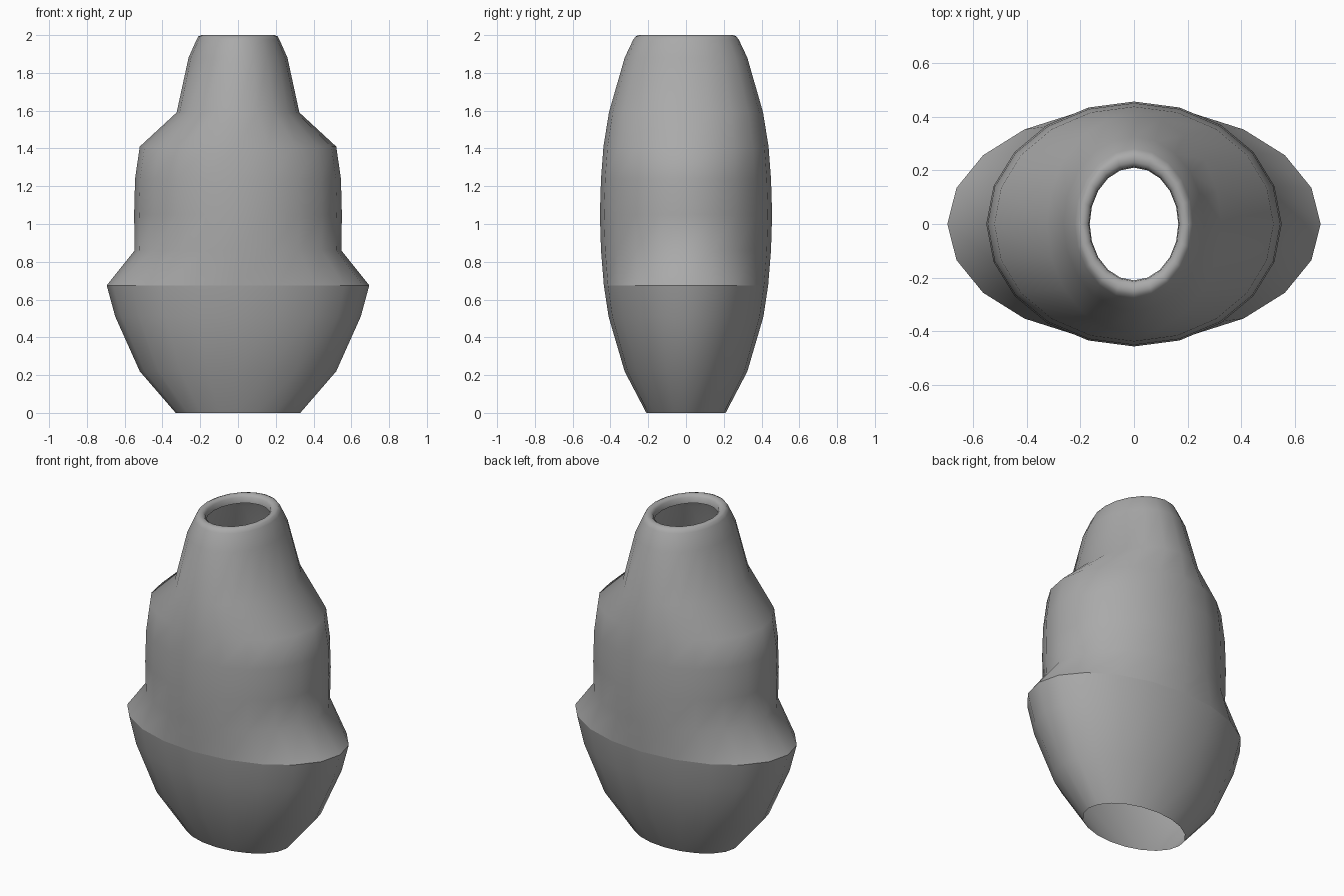
import bpy, bmesh
from math import cos, sin, pi

cube = bpy.data.objects.get("Cube")
if cube:
    bpy.data.objects.remove(cube, do_unlink=True)

SEGMENTS = 20
CREASE = 0.675  # height of the sharp shoulder

# Oval cross-sections from the open foot to the inside of the lip:
# height, half width, half depth
SECTIONS = [
    (0.0, 0.33, 0.21), (0.22, 0.52, 0.325), (0.51, 0.65, 0.41),
    (CREASE, 0.695, 0.435), (0.86, 0.547, 0.45), (1.05, 0.55, 0.456),
    (1.24, 0.545, 0.45), (1.41, 0.52, 0.437), (1.59, 0.325, 0.408),
    (1.88, 0.262, 0.325), (1.975, 0.22, 0.28), (1.993, 0.21, 0.267),
    (2.0, 0.195, 0.25), (1.997, 0.18, 0.23), (1.985, 0.168, 0.214),
    (1.95, 0.165, 0.21),
]


def make_material(name, rgb):
    mat = bpy.data.materials.new(name)
    mat.use_nodes = True
    colour = (*rgb, 1.0)
    mat.diffuse_color = colour
    mat.node_tree.nodes["Principled BSDF"].inputs["Base Color"].default_value = colour
    return mat


def oval_ring(bm, z, rx, ry):
    angles = [2 * pi * i / SEGMENTS for i in range(SEGMENTS)]
    return [bm.verts.new((rx * cos(a), ry * sin(a), z)) for a in angles]


# Vase shell: bridge each oval to the next
bm = bmesh.new()
rings = [oval_ring(bm, *section) for section in SECTIONS]
for low, high in zip(rings, rings[1:]):
    for i in range(SEGMENTS):
        j = (i + 1) % SEGMENTS
        face = bm.faces.new((low[i], low[j], high[j], high[i]))
        face.smooth = True

# Keep the shoulder edge crisp
for edge in bm.edges:
    if all(abs(v.co.z - CREASE) < 0.001 for v in edge.verts):
        edge.smooth = False

mesh = bpy.data.meshes.new("vase_body")
bm.to_mesh(mesh)
bm.free()
mesh.materials.append(make_material("mid grey", (0.4, 0.4, 0.4)))
vase = bpy.data.objects.new("vase_body", mesh)
bpy.context.collection.objects.link(vase)
